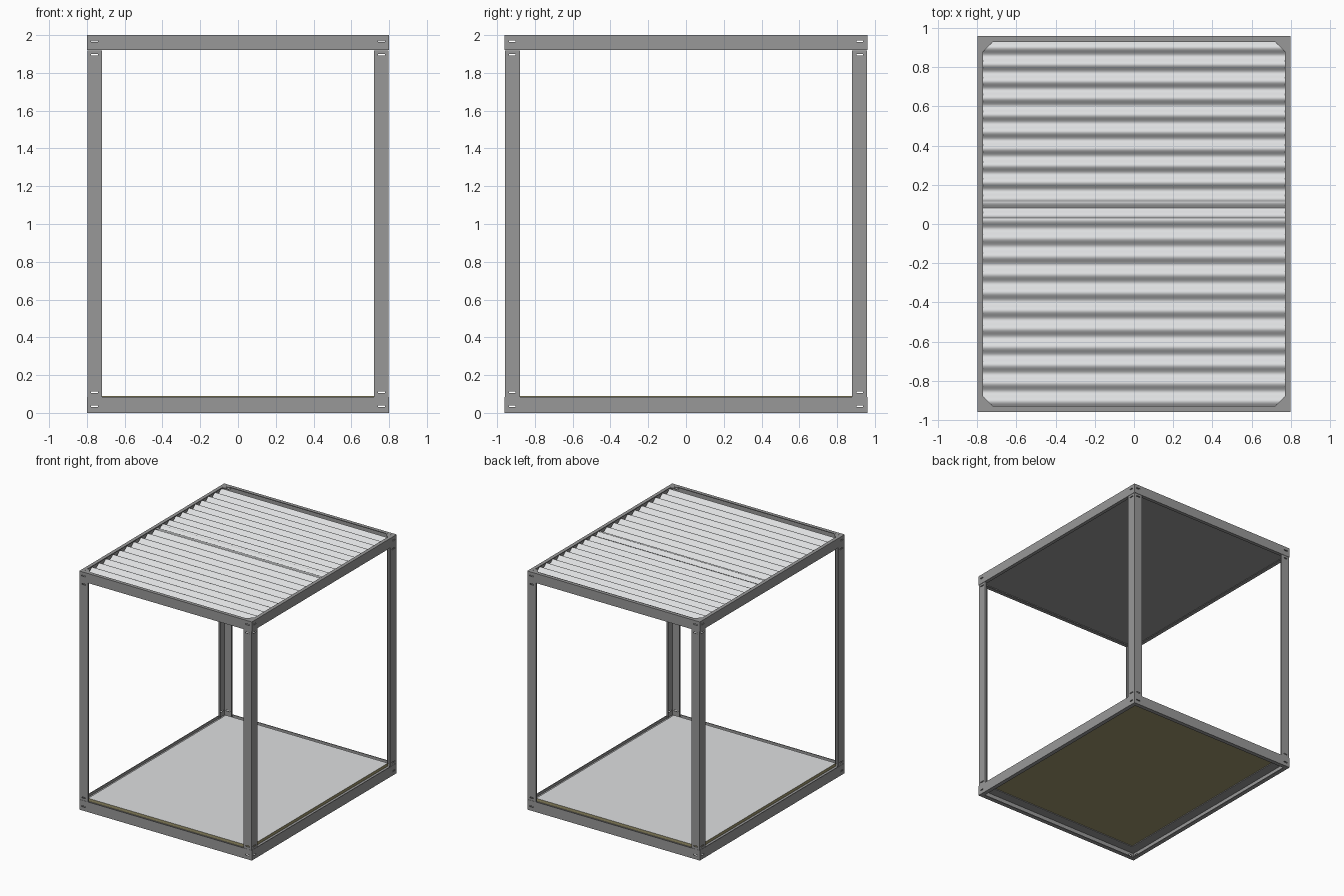
import bpy, bmesh, math
from mathutils import Vector

if "Cube" in bpy.data.objects:
    bpy.data.objects.remove(bpy.data.objects["Cube"])

HX, HY, T = 0.80, 0.96, 0.006


def material(name, rgb):
    m = bpy.data.materials.new(name)
    m.diffuse_color = (*rgb, 1)
    m.use_nodes = True
    m.node_tree.nodes["Principled BSDF"].inputs["Base Color"].default_value = m.diffuse_color
    return m


STEEL = material("grey steel", (0.315, 0.315, 0.315))
LIGHT = material("light grey", (0.73, 0.74, 0.75))
BOARD = material("olive board", (0.34, 0.30, 0.155))


def finish(bm, name, *mats):
    bmesh.ops.recalc_face_normals(bm, faces=bm.faces)
    me = bpy.data.meshes.new(name)
    bm.to_mesh(me)
    bm.free()
    ob = bpy.data.objects.new(name, me)
    bpy.context.collection.objects.link(ob)
    for m in mats:
        me.materials.append(m)
    return ob


def add_box(bm, lo, hi):
    lo, hi = Vector(lo), Vector(hi)
    r = bmesh.ops.create_cube(bm, size=1)
    for v in r["verts"]:
        v.co = Vector((lo[i] + (v.co[i] + 0.5) * (hi[i] - lo[i]) for i in range(3)))


def ring(name, profile):
    """Mitred rectangular frame from a profile of (inset, z) points."""
    bm = bmesh.new()
    loops = [[bm.verts.new((sx * (HX - d), sy * (HY - d), z)) for d, z in profile]
             for sx, sy in ((-1, -1), (1, -1), (1, 1), (-1, 1))]
    n = len(profile)
    for k in range(4):
        a, b = loops[k], loops[(k + 1) % 4]
        for i in range(n):
            j = (i + 1) % n
            bm.faces.new((a[i], a[j], b[j], b[i]))
    return finish(bm, name, STEEL)


def prism(name, points, z0, z1, mat):
    bm = bmesh.new()
    f = bm.faces.new([bm.verts.new((x, y, z0)) for x, y in points])
    r = bmesh.ops.extrude_face_region(bm, geom=[f])
    for v in r["geom"]:
        if isinstance(v, bmesh.types.BMVert):
            v.co.z = z1
    return finish(bm, name, mat)


# Slot cutters through the corner joints
slots = bmesh.new()
for s in (-1, 1):
    for z in (0.035, 0.108, 1.897, 1.968):
        x, y = s * 0.76, s * 0.92
        for t in (-1, 1):
            add_box(slots, (x - 0.018, t * HY - 0.02, z - 0.004), (x + 0.018, t * HY + 0.02, z + 0.004))
            add_box(slots, (t * HX - 0.02, y - 0.018, z - 0.004), (t * HX + 0.02, y + 0.018, z + 0.004))
cutter = finish(slots, "slot_cutter")
cutter.hide_render = True
cutter.hide_viewport = True
cutter.display_type = 'WIRE'


def cut_slots(ob):
    m = ob.modifiers.new("slots", 'BOOLEAN')
    m.operation = 'DIFFERENCE'
    m.solver = 'EXACT'
    m.object = cutter


# Base frame: outer plate, bottom lip and floor shelf
base = ring("base_frame", [(0, 0), (0.035, 0), (0.035, T), (T, T), (T, 0.058), (0.085, 0.058),
                           (0.085, 0.064), (T, 0.064), (T, 0.085), (0, 0.085)])
# Roof frame: outer plate with top lip and small bottom flange
top = ring("roof_frame", [(0, 1.92), (0.03, 1.92), (0.03, 1.926), (T, 1.926), (T, 1.994),
                          (0.03, 1.994), (0.03, 2.0), (0, 2.0)])
cut_slots(base)
cut_slots(top)

# Corner posts: lipped angle profile, mirrored to all corners
A, L, W = 0.002, 0.08, 0.018
angle = [(A, A), (L, A), (L, W), (L - T, W), (L - T, A + T), (A + T, A + T),
         (A + T, L - T), (W, L - T), (W, L), (A, L)]
for sx, nx in ((-1, "left"), (1, "right")):
    for sy, ny in ((-1, "front"), (1, "back")):
        post = prism(f"{ny}_{nx}_post", [(sx * (HX - a), sy * (HY - b)) for a, b in angle],
                     0.066, 1.919, STEEL)
        cut_slots(post)
        # Corner gusset plate on the roof frame
        prism(f"{ny}_{nx}_gusset",
              [(sx * (HX - a), sy * (HY - b)) for a, b in
               ((0.001, 0.001), (0.08, 0.001), (0.08, 0.03), (0.03, 0.08), (0.001, 0.08))],
              1.992, 1.9995, STEEL)

# Floor board: grey top, olive sides and underside
bm = bmesh.new()
add_box(bm, (-0.752, -0.912, 0.065), (0.752, 0.912, 0.089))
bm.normal_update()
for f in bm.faces:
    f.material_index = 0 if f.normal.z > 0.5 else 1
finish(bm, "floor_board", LIGHT, BOARD)


# Corrugated roof sheets, overlapping near the middle
def roof_sheet(name, y0, y1, band, period, z):
    n = round((y1 - y0) / period * 12)
    bm = bmesh.new()
    prev = None
    for i in range(n + 1):
        y = y0 + (y1 - y0) * i / n
        h = z + 0.013 * math.sin(2 * math.pi * (y - band) / period)
        row = [bm.verts.new((x, y, h)) for x in (-0.785, 0.785)]
        if prev:
            bm.faces.new((prev[0], prev[1], row[1], row[0])).smooth = True
        prev = row
    ob = finish(bm, name, LIGHT)
    if ob.data.polygons[0].normal.z < 0:
        ob.data.flip_normals()


roof_sheet("front_roof_sheet", -0.945, 0.12, -0.835, 0.0925, 1.965)
roof_sheet("back_roof_sheet", 0.03, 0.945, 0.88, 0.086, 1.970)

# Flat ceiling panel just under the corrugation
prism("ceiling_panel", [(-0.79, -0.95), (0.79, -0.95), (0.79, 0.95), (-0.79, 0.95)],
      1.946, 1.950, STEEL)
